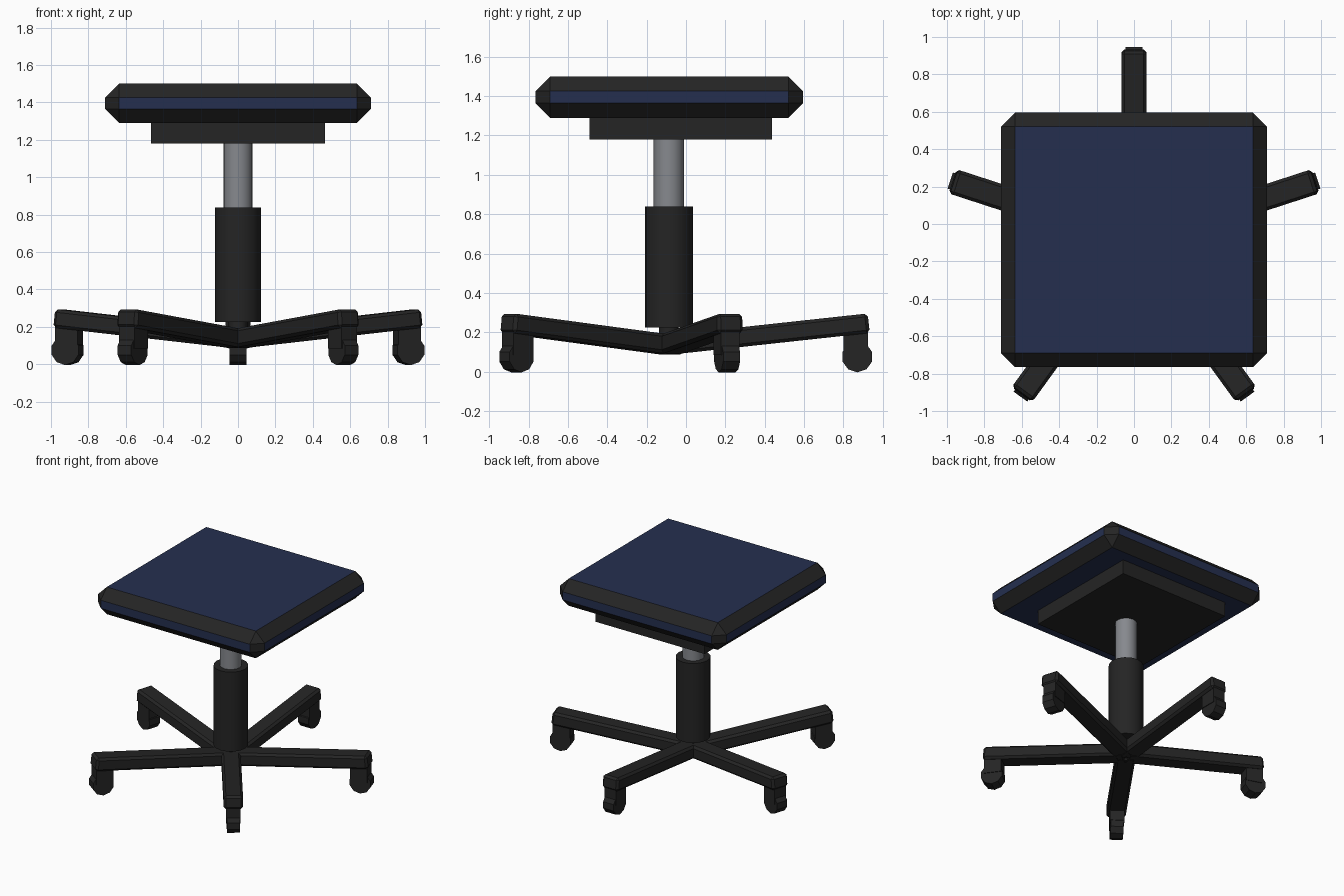
import bpy, bmesh, math
from mathutils import Matrix, Vector

if "Cube" in bpy.data.objects:
    bpy.data.objects.remove(bpy.data.objects["Cube"])


def material(name, rgb):
    m = bpy.data.materials.new(name)
    m.diffuse_color = (*rgb, 1)
    m.use_nodes = True
    m.node_tree.nodes["Principled BSDF"].inputs["Base Color"].default_value = m.diffuse_color
    return m


BLACK = material("black plastic", (0.018, 0.018, 0.018))
BLUE = material("navy fabric", (0.018, 0.028, 0.078))
STEEL = material("grey steel", (0.24, 0.25, 0.27))
CY = -0.087  # y of the column axis


def finish(bm, name, mats, matrix=Matrix(), smooth=False):
    bm.transform(matrix)
    bmesh.ops.recalc_face_normals(bm, faces=bm.faces)
    me = bpy.data.meshes.new(name)
    bm.to_mesh(me)
    bm.free()
    ob = bpy.data.objects.new(name, me)
    bpy.context.collection.objects.link(ob)
    for m in mats:
        me.materials.append(m)
    if smooth:
        for o in bpy.context.selected_objects:
            o.select_set(False)
        bpy.context.view_layer.objects.active = ob
        ob.select_set(True)
        bpy.ops.object.shade_smooth_by_angle(angle=math.radians(40))
    return ob


def box(name, lo, hi, mats, matrix=Matrix(), bevel=0, bevel_mat=-1):
    bm = bmesh.new()
    lo, hi = Vector(lo), Vector(hi)
    bmesh.ops.create_cube(bm, size=1, matrix=Matrix.Translation((lo + hi) / 2)
                          @ Matrix.Diagonal((*(hi - lo), 1)))
    if bevel:
        bmesh.ops.bevel(bm, geom=bm.edges[:], offset=bevel, segments=1,
                        affect='EDGES', profile=0.5, material=bevel_mat)
    return finish(bm, name, mats, matrix)


def cylinder(name, r, depth, sides, mat, matrix, smooth=True):
    bm = bmesh.new()
    bmesh.ops.create_cone(bm, cap_ends=True, segments=sides, radius1=r,
                          radius2=r, depth=depth)
    return finish(bm, name, [mat], matrix, smooth)


def column(name, r, z0, z1, mat):
    cylinder(name, r, z1 - z0, 16, mat, Matrix.Translation((0, CY, (z0 + z1) / 2)))


# Seat cushion: blue panels with black chamfered piping
box("seat", (-0.71, -0.765, 1.29), (0.71, 0.595, 1.50), [BLUE, BLACK],
    bevel=0.074, bevel_mat=1)
box("seat_plate", (-0.465, -0.49, 1.18), (0.465, 0.437, 1.291), [BLACK])

# Gas lift column
column("lift_rod", 0.077, 0.80, 1.185, STEEL)
column("lift_sleeve", 0.122, 0.225, 0.838, BLACK)
column("base_hub", 0.05, 0.10, 0.23, BLACK)

# Five star legs, each with a stem and a ten-sided caster
for i in range(5):
    spin = Matrix.Translation((0, CY, 0)) @ Matrix.Rotation(math.radians(90 + 72 * i), 4, 'Z')
    tilt = Matrix.Translation((0, 0, 0.135)) @ Matrix.Rotation(math.radians(-6.2), 4, 'Y')
    box(f"leg_{i + 1}", (0, -0.068, -0.05), (1.022, 0.068, 0.05), [BLACK],
        spin @ tilt, bevel=0.016)
    box(f"caster_stem_{i + 1}", (0.887, -0.05, 0.085), (1.012, 0.05, 0.24), [BLACK], spin)
    cylinder(f"caster_wheel_{i + 1}", 0.079, 0.09, 10, BLACK,
             spin @ Matrix.Translation((0.958, 0, 0.075)) @ Matrix.Rotation(math.pi / 2, 4, 'X'),
             smooth=False)
